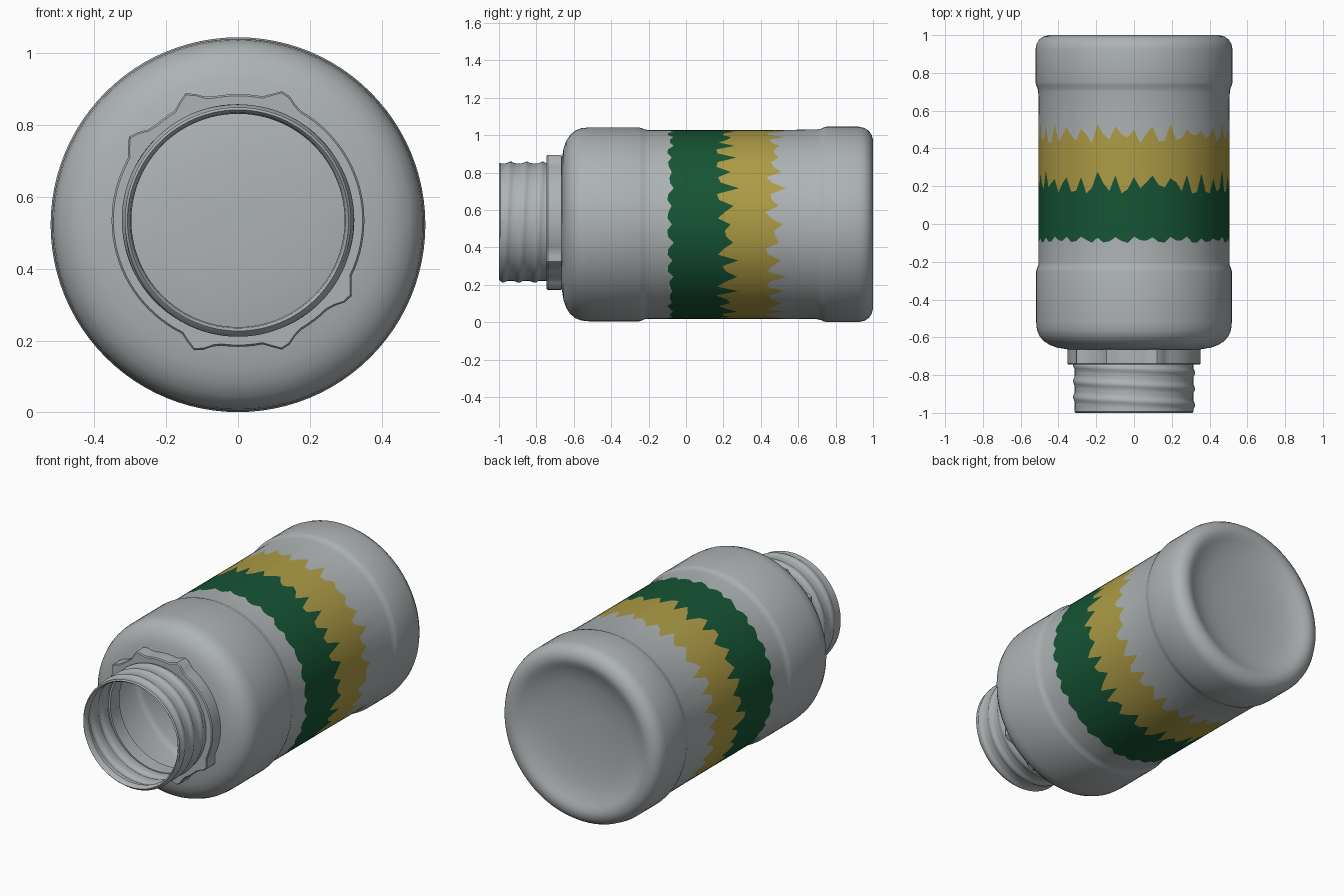
import bpy, bmesh, math, random

if "Cube" in bpy.data.objects:
    bpy.data.objects.remove(bpy.data.objects["Cube"])

random.seed(4)
SEG = 96
AXIS_Z = 0.523


def material(name, rgb):
    m = bpy.data.materials.new(name)
    m.diffuse_color = (*rgb, 1)
    m.use_nodes = True
    m.node_tree.nodes["Principled BSDF"].inputs["Base Color"].default_value = m.diffuse_color
    return m


GREY = material("grey_plastic", (0.42, 0.45, 0.46))
GREEN = material("green_band", (0.008, 0.09, 0.035))
YELLOW = material("yellow_band", (0.42, 0.33, 0.06))


def lathe(name, rings, materials, angle=35, closed=False):
    """Revolve rings of (y, radius, slot, centre lift) around the y axis.
    y and radius may be functions of the column number."""
    bm = bmesh.new()
    val = lambda v, i: v(i) if callable(v) else v
    grid = []
    for y, r, slot, lift in rings:
        row = []
        for i in range(SEG):
            a = 2 * math.pi * i / SEG
            rad = val(r, i)
            row.append(bm.verts.new((rad * math.cos(a), val(y, i),
                                     AXIS_Z + lift + rad * math.sin(a))))
        grid.append(row)
    count = len(grid) if closed else len(grid) - 1
    for k in range(count):
        a, b = grid[k], grid[(k + 1) % len(grid)]
        for i in range(SEG):
            j = (i + 1) % SEG
            bm.faces.new((a[i], a[j], b[j], b[i])).material_index = rings[k][2]
    if not closed:
        bm.faces.new(grid[-1])
    bmesh.ops.recalc_face_normals(bm, faces=bm.faces)
    mesh = bpy.data.meshes.new(name)
    bm.to_mesh(mesh)
    bm.free()
    for m in materials:
        mesh.materials.append(m)
    ob = bpy.data.objects.new(name, mesh)
    bpy.context.collection.objects.link(ob)
    bpy.ops.object.select_all(action='DESELECT')
    ob.select_set(True)
    bpy.context.view_layer.objects.active = ob
    bpy.ops.object.shade_smooth_by_angle(angle=math.radians(angle))
    return ob


def jagged(base, height):
    """Ragged paint edge: tall spikes every few columns."""
    steps = [base + height * (random.uniform(0.3, 1) if i % 3 == 0
                              else random.uniform(-0.8, 0.1)) for i in range(SEG)]
    return lambda i: steps[i]


def thread(y):
    """Shallow helical screw thread on the neck."""
    return lambda i: 0.314 + 0.010 * max(0, math.sin(
        2 * math.pi * ((y + 0.98) / 0.085 - i / SEG)))


# Bottle shell: mouth lip, threaded neck, shoulder, label panel and base
rings = [(-0.965, 0.297, 0, 0.012), (-0.99, 0.300, 0, 0.012),
         (-1.0, 0.308, 0, 0.012), (-0.993, 0.315, 0, 0.012)]
rings += [(-0.98 + 0.012 * k, thread(-0.98 + 0.012 * k), 0, 0.012) for k in range(21)]
rings += [(-0.69, 0.314, 0, 0.01), (-0.668, 0.325, 0, 0.005)]
rings += [(y, r, 0, 0) for y, r in [
    (-0.662, 0.36), (-0.655, 0.405), (-0.641, 0.445), (-0.62, 0.478),
    (-0.593, 0.501), (-0.56, 0.514), (-0.52, 0.518), (-0.25, 0.518),
    (-0.235, 0.514), (-0.22, 0.507), (-0.20, 0.505)]]
rings += [(jagged(-0.085, 0.02), 0.505, 1, 0), (jagged(0.215, 0.07), 0.505, 2, 0),
          (jagged(0.475, 0.065), 0.505, 0, 0)]
rings += [(y, r, 0, 0) for y, r in [
    (0.70, 0.507), (0.72, 0.511), (0.735, 0.518), (0.75, 0.522), (0.925, 0.522),
    (0.955, 0.515), (0.978, 0.50), (0.993, 0.478), (1.0, 0.45), (0.996, 0.425),
    (0.985, 0.40), (0.967, 0.36), (0.952, 0.30), (0.94, 0.20), (0.935, 0.08)]]
lathe("bottle_shell", rings, [GREY, GREEN, YELLOW])


# Locking collar behind the thread, with small ratchet corners
def collar_radius(i):
    a = 360 * i / SEG
    r = 0.352
    for corner in (70, 112, 142, 252, 290, 325):
        d = abs((a - corner + 180) % 360 - 180)
        r = max(r, 0.385 - 0.004 * d)
    return r


lathe("neck_collar",
      [(-0.745, 0.312, 0, 0.012), (-0.745, lambda i: collar_radius(i) - 0.005, 0, 0.012),
       (-0.739, collar_radius, 0, 0.012), (-0.665, collar_radius, 0, 0.012),
       (-0.66, 0.312, 0, 0.012)], [GREY], 30, closed=True)
